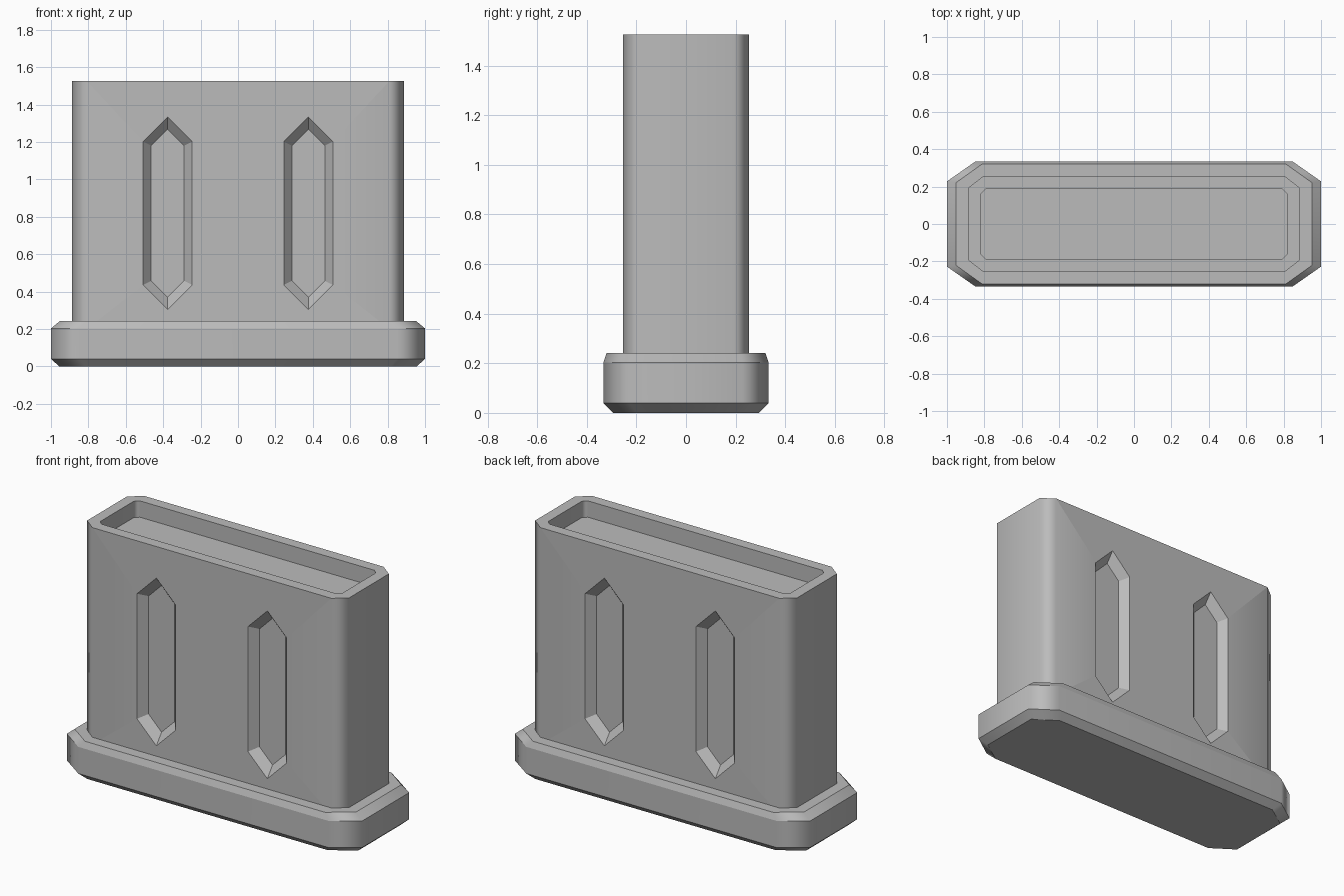
import bpy
import bmesh
from mathutils import Vector

cube = bpy.data.objects.get("Cube")
if cube:
    bpy.data.objects.remove(cube, do_unlink=True)

grey = bpy.data.materials.new("plain grey")
grey.use_nodes = True
color = (0.5, 0.5, 0.5, 1)
grey.diffuse_color = color
grey.node_tree.nodes["Principled BSDF"].inputs["Base Color"].default_value = color


def octagon(x, y, cx, cy, z):
    """Rectangle of half size x, y with its corners cut by cx, cy."""
    quarter = [(x, y - cy), (x - cx, y)]
    half = quarter + [(-px, py) for px, py in reversed(quarter)]
    return [Vector((px, py, z)) for px, py in half + [(-px, -py) for px, py in half]]


def hexagon(x, width, tip, y, z=0.819):
    """Upright hexagon with pointed ends."""
    shoulder = tip - width
    outline = [(0, tip), (width, shoulder), (width, -shoulder),
               (0, -tip), (-width, -shoulder), (-width, shoulder)]
    return [Vector((x + px, y, z + pz)) for px, pz in outline]


def loft(name, rings):
    """Closed solid running through matching rings."""
    bm = bmesh.new()
    loops = [[bm.verts.new(p) for p in ring] for ring in rings]
    n = len(loops[0])
    for a, b in zip(loops, loops[1:]):
        for i in range(n):
            j = (i + 1) % n
            bm.faces.new((a[i], a[j], b[j], b[i]))
    bm.faces.new(loops[0][::-1])
    bm.faces.new(loops[-1])
    bmesh.ops.recalc_face_normals(bm, faces=bm.faces)
    mesh = bpy.data.meshes.new(name)
    bm.to_mesh(mesh)
    bm.free()
    mesh.materials.append(grey)
    obj = bpy.data.objects.new(name, mesh)
    bpy.context.collection.objects.link(obj)
    return obj


def soften_corners(obj):
    """Smooth shading across the outer corners, every other edge sharp."""
    bm = bmesh.new()
    bm.from_mesh(obj.data)
    for face in bm.faces:
        face.smooth = True
    for edge in bm.edges:
        a, b = (v.co for v in edge.verts)
        edge.smooth = abs(a.z - b.z) > 0.02 and min(abs(a.x), abs(b.x)) > 0.7
    bm.to_mesh(obj.data)
    bm.free()
    weighted = obj.modifiers.new("flat sides", "WEIGHTED_NORMAL")
    weighted.keep_sharp = True


# Bevelled foot
base = loft("base", [
    octagon(0.955, 0.293, 0.14, 0.095, 0),
    octagon(1.0, 0.333, 0.15, 0.105, 0.04),
    octagon(1.0, 0.333, 0.15, 0.105, 0.203),
    octagon(0.953, 0.32, 0.14, 0.10, 0.242),
])
soften_corners(base)

# Upright body with a shallow tray in the top
body = loft("body", [
    octagon(0.887, 0.253, 0.077, 0.06, 0.2),
    octagon(0.887, 0.253, 0.077, 0.06, 1.526),
    octagon(0.82, 0.186, 0.025, 0.025, 1.526),
    octagon(0.82, 0.186, 0.025, 0.025, 1.426),
])

# Pointed grooves with sloping walls, two in front and two behind
cutters = []
for side in (-1, 1):
    for x in (-0.376, 0.376):
        cutter = loft("groove_cutter", [
            hexagon(x, 0.174, 0.579, side * 0.303),
            hexagon(x, 0.088, 0.449, side * 0.203),
        ])
        cutter.hide_render = True
        cut = body.modifiers.new("groove", "BOOLEAN")
        cut.operation = "DIFFERENCE"
        cut.solver = "EXACT"
        cut.object = cutter
        cutters.append(cutter)

bpy.context.view_layer.update()
graph = bpy.context.evaluated_depsgraph_get()
carved = bpy.data.meshes.new_from_object(body.evaluated_get(graph))
body.modifiers.clear()
body.data = carved
for cutter in cutters:
    bpy.data.objects.remove(cutter, do_unlink=True)
soften_corners(body)
